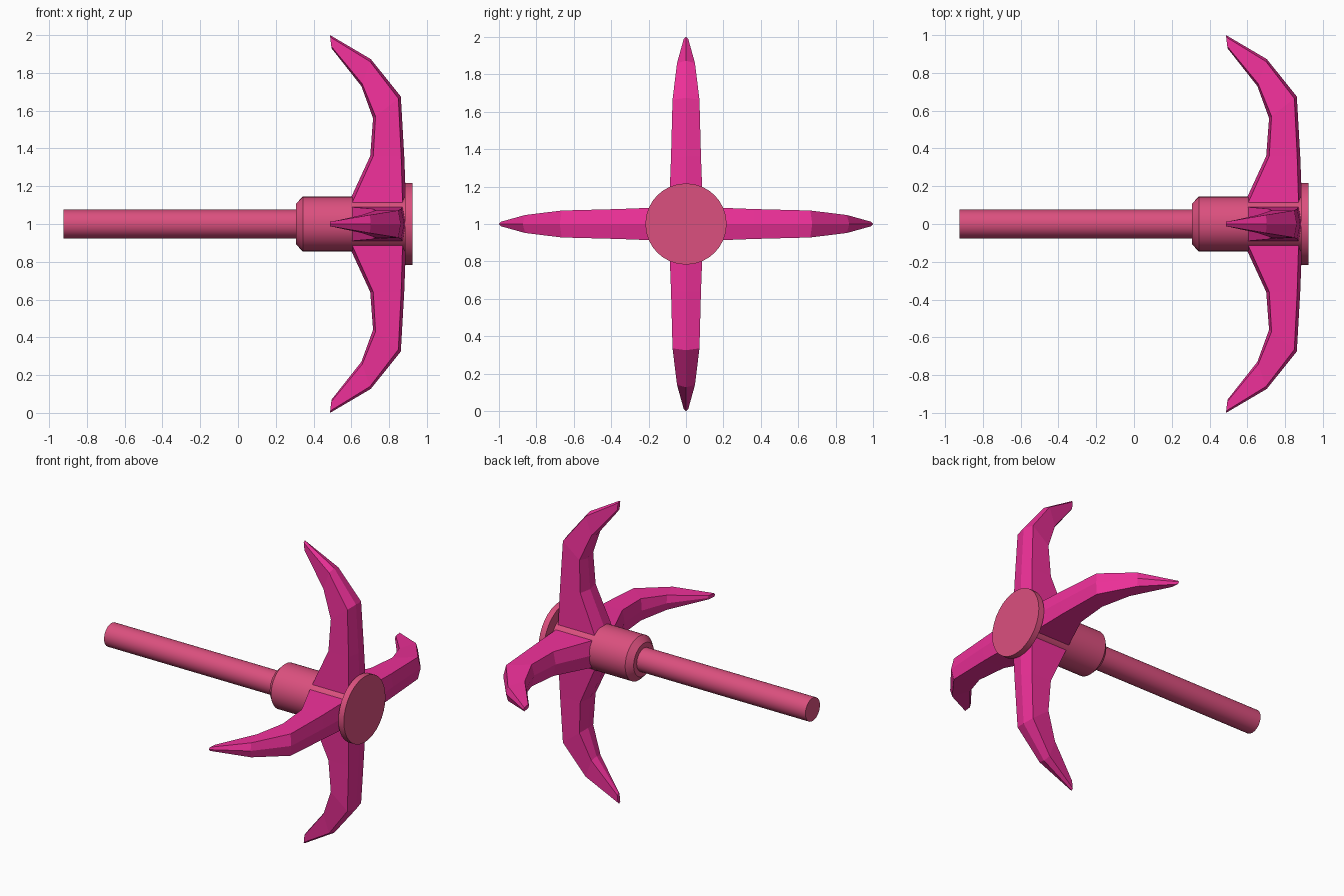
import bpy, bmesh
from math import cos, sin, pi

if "Cube" in bpy.data.objects:
    bpy.data.objects.remove(bpy.data.objects["Cube"])


def material(name, rgb):
    m = bpy.data.materials.new(name)
    m.diffuse_color = (*rgb, 1)
    m.use_nodes = True
    m.node_tree.nodes["Principled BSDF"].inputs["Base Color"].default_value = m.diffuse_color
    return m


def finish(name, bm, mat, smooth=False):
    bmesh.ops.recalc_face_normals(bm, faces=bm.faces)
    me = bpy.data.meshes.new(name)
    bm.to_mesh(me)
    bm.free()
    ob = bpy.data.objects.new(name, me)
    bpy.context.collection.objects.link(ob)
    ob.location.z = 1
    me.materials.append(mat)
    if smooth:
        bpy.ops.object.select_all(action='DESELECT')
        ob.select_set(True)
        bpy.context.view_layer.objects.active = ob
        bpy.ops.object.shade_smooth_by_angle(angle=pi / 6)
    return ob


def skin(rings):
    """Join equal-length rings of points into a capped solid."""
    bm = bmesh.new()
    vs = [[bm.verts.new(p) for p in ring] for ring in rings]
    n = len(vs[0])
    for a, b in zip(vs, vs[1:]):
        for i in range(n):
            j = (i + 1) % n
            bm.faces.new((a[i], a[j], b[j], b[i]))
    bm.faces.new(vs[0])
    bm.faces.new(vs[-1])
    return bm


def lathe(name, profile, mat, n=32):
    """Turn an (x, radius) profile around the x axis."""
    rings = [[(x, r * cos(2 * pi * i / n), r * sin(2 * pi * i / n)) for i in range(n)]
             for x, r in profile]
    return finish(name, skin(rings), mat, True)


metal = material("rose", (0.71, 0.08, 0.21))
pink = material("pink", (0.86, 0.03, 0.32))

# Shaft, chamfered hub and end cap
lathe("shaft", [(-0.925, 0.076), (0.32, 0.076)], metal)
lathe("hub", [(0.307, 0.108), (0.343, 0.145), (0.89, 0.145)], metal)
lathe("end_cap", [(0.885, 0.217), (0.925, 0.217)], metal)

# Hook sections: outer ridge (x, r), inner ridge (x, r), half width, ridge depth
sections = [
    ((0.89, 0.10), (0.58, 0.10), 0.09, 0.06),
    ((0.88, 0.36), (0.70, 0.36), 0.08, 0.09),
    ((0.862, 0.675), (0.715, 0.56), 0.072, 0.09),
    ((0.703, 0.873), (0.653, 0.73), 0.048, 0.09),
    ((0.487, 1.0), (0.495, 0.93), 0.012, 0.15),
]


def hook(name, turn):
    c, s = cos(turn), sin(turn)
    rings = []
    for (ox, orad), (ix, irad), w, d in sections:
        ring = []
        for t, y in ((0, 0), (d, w), (1 - d, w), (1, 0), (1 - d, -w), (d, -w)):
            x, r = ox + (ix - ox) * t, orad + (irad - orad) * t
            ring.append((x, y * c - r * s, y * s + r * c))
        rings.append(ring)
    finish(name, skin(rings), pink)


# Four curved hooks around the hub
for k, side in enumerate(("top", "front", "bottom", "back")):
    hook(side + "_hook", k * pi / 2)
